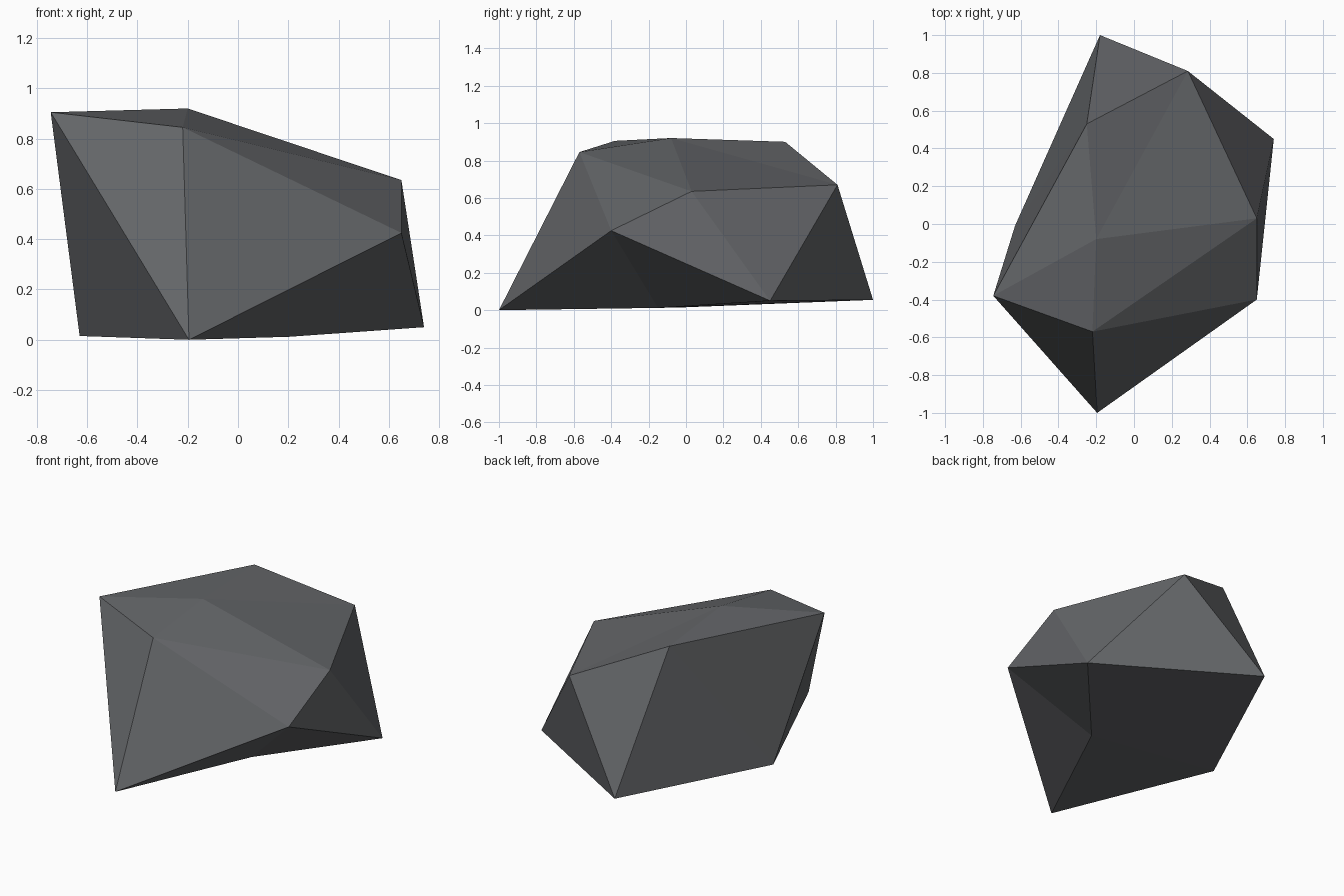
import bpy
import bmesh

old = bpy.data.objects.get("Cube")
if old:
    bpy.data.objects.remove(old, do_unlink=True)

# Stone colour
stone = bpy.data.materials.new("dark grey stone")
stone.use_nodes = True
colour = (0.125, 0.13, 0.138, 1)
stone.diffuse_color = colour
bsdf = stone.node_tree.nodes["Principled BSDF"]
bsdf.inputs["Base Color"].default_value = colour
bsdf.inputs["Roughness"].default_value = 0.9

# Rock: a rough icosahedron with a crown, two rings of five and a base point
crown = (-0.2, -0.08, 0.92)
upper_ring = [(-0.25, 0.53, 0.9), (0.285, 0.81, 0.67), (0.65, 0.03, 0.635),
              (-0.22, -0.57, 0.845), (-0.745, -0.38, 0.905)]
lower_ring = [(-0.18, 1.0, 0.055), (0.74, 0.45, 0.05), (0.65, -0.4, 0.425),
              (-0.195, -1.0, 0.0), (-0.63, -0.01, 0.015)]
base = (0.205, -0.15, 0.012)

bm = bmesh.new()
top, bottom = bm.verts.new(crown), bm.verts.new(base)
upper = [bm.verts.new(p) for p in upper_ring]
lower = [bm.verts.new(p) for p in lower_ring]

# Fan the crown and base, and zigzag between the rings
for i in range(5):
    j = (i + 1) % 5
    bm.faces.new((top, upper[j], upper[i]))
    bm.faces.new((upper[i], upper[j], lower[i]))
    bm.faces.new((upper[j], lower[j], lower[i]))
    bm.faces.new((bottom, lower[i], lower[j]))
bmesh.ops.recalc_face_normals(bm, faces=bm.faces)

mesh = bpy.data.meshes.new("rock")
bm.to_mesh(mesh)
bm.free()
mesh.materials.append(stone)
rock = bpy.data.objects.new("rock", mesh)
bpy.context.collection.objects.link(rock)
